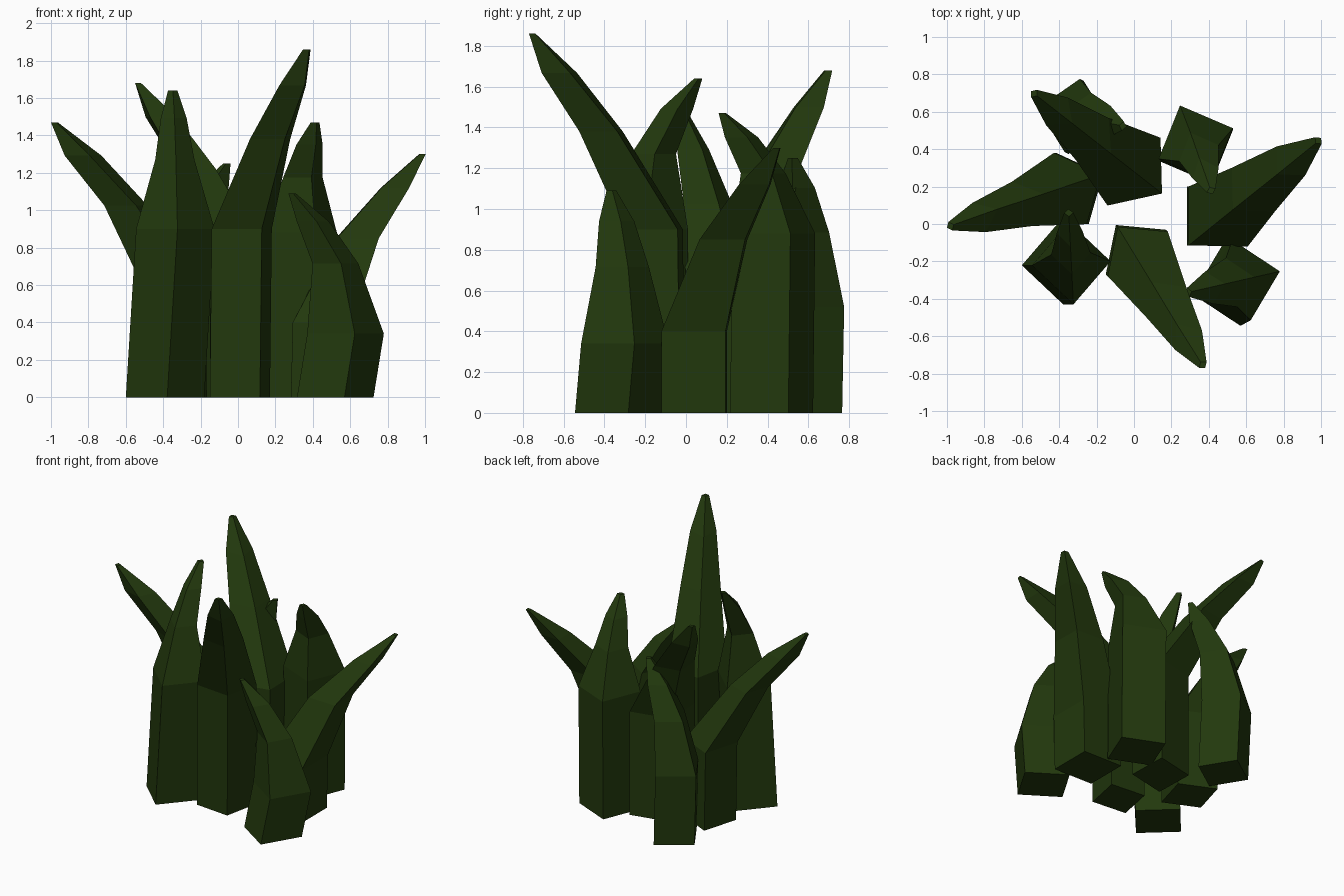
import bpy
import bmesh
from math import radians
from mathutils import Matrix, Vector

default_cube = bpy.data.objects.get("Cube")
if default_cube:
    bpy.data.objects.remove(default_cube, do_unlink=True)

# One dark leaf green for the whole plant
leaf_green = bpy.data.materials.new("dark_leaf_green")
leaf_green.use_nodes = True
leaf_colour = (0.016, 0.04, 0.004, 1)
leaf_green.diffuse_color = leaf_colour
shader = leaf_green.node_tree.nodes["Principled BSDF"]
shader.inputs["Base Color"].default_value = leaf_colour
shader.inputs["Roughness"].default_value = 0.9


def add_ring(bm, centre, along, across):
    """Diamond cross-section with one corner pointing along the bend."""
    return [bm.verts.new(centre + offset)
            for offset in (along, across, -along, -across)]


def make_blade(name, base, knee, tip, thickness, width, curl, taper, tip_depth,
               turn=0):
    """Four-sided leaf: upright stalk to the knee, then a taper to the tip.
    A curl of one bends evenly, a larger curl hooks near the tip.
    The turn rotates the cross-section away from the bend, in degrees."""
    base, knee, tip = Vector((*base, 0)), Vector(knee), Vector(tip)
    bend = tip - knee
    along = Vector((bend.x, bend.y, 0)).normalized()
    along = Matrix.Rotation(radians(turn), 3, "Z") @ along
    across = Vector((-along.y, along.x, 0))

    bm = bmesh.new()
    rings = [add_ring(bm, base, along * thickness, across * width),
             add_ring(bm, knee, along * thickness, across * width)]

    # Tapered, bent upper part
    for step, breadth, depth in ((0.5, taper, (taper + tip_depth) * 0.58),
                                 (0.8, taper * 0.66, tip_depth)):
        reach = step ** curl
        centre = knee + Vector((bend.x * reach, bend.y * reach, bend.z * step))
        rings.append(add_ring(bm, centre, along * thickness * depth,
                              across * width * breadth))
    rings.append(add_ring(bm, tip - along * 0.02, along * 0.02, across * 0.025))

    # Sides and end caps
    for lower, upper in zip(rings, rings[1:]):
        for i in range(4):
            j = (i + 1) % 4
            bm.faces.new((lower[i], lower[j], upper[j], upper[i]))
    bm.faces.new(rings[0][::-1])
    bm.faces.new(rings[-1])
    bmesh.ops.recalc_face_normals(bm, faces=bm.faces[:])

    mesh = bpy.data.meshes.new(name)
    bm.to_mesh(mesh)
    bm.free()
    mesh.materials.append(leaf_green)
    blade = bpy.data.objects.new(name, mesh)
    bpy.context.collection.objects.link(blade)
    return blade


# Blades that spread outward
make_blade("tall_front_blade", base=(0.01, -0.15), knee=(0.02, -0.16, 0.9),
           tip=(0.38, -0.77, 1.86), thickness=0.18, width=0.2,
           curl=1.25, taper=0.67, tip_depth=0.6, turn=6)
make_blade("right_blade", base=(-0.33, 0.19), knee=(-0.34, 0.19, 0.58),
           tip=(-1, -0.02, 1.47), thickness=0.18, width=0.21,
           curl=1.35, taper=0.62, tip_depth=0.6, turn=7)
make_blade("back_right_blade", base=(0, 0.28), knee=(0, 0.28, 0.77),
           tip=(-0.55, 0.71, 1.68), thickness=0.19, width=0.23,
           curl=1.3, taper=0.62, tip_depth=0.55)
make_blade("left_blade", base=(0.44, 0.04), knee=(0.45, 0.04, 0.4),
           tip=(1, 0.46, 1.3), thickness=0.22, width=0.225,
           curl=1.55, taper=0.73, tip_depth=0.46, turn=7)

# Blades that hook inward
make_blade("front_right_blade", base=(-0.39, -0.21), knee=(-0.335, -0.21, 0.9),
           tip=(-0.35, 0.08, 1.64), thickness=0.22, width=0.21,
           curl=2.5, taper=0.5, tip_depth=0.36)
make_blade("front_left_blade", base=(0.52, -0.33), knee=(0.575, -0.3, 0.34),
           tip=(0.27, -0.37, 1.09), thickness=0.21, width=0.22,
           curl=2.5, taper=0.61, tip_depth=0.42)
make_blade("back_left_blade", base=(0.33, 0.42), knee=(0.33, 0.43, 0.88),
           tip=(0.42, 0.16, 1.47), thickness=0.22, width=0.215,
           curl=2.4, taper=0.53, tip_depth=0.4, turn=4)
make_blade("small_back_blade", base=(-0.31, 0.57), knee=(-0.33, 0.58, 0.52),
           tip=(-0.04, 0.52, 1.25), thickness=0.19, width=0.2,
           curl=2, taper=0.7, tip_depth=0.5)
